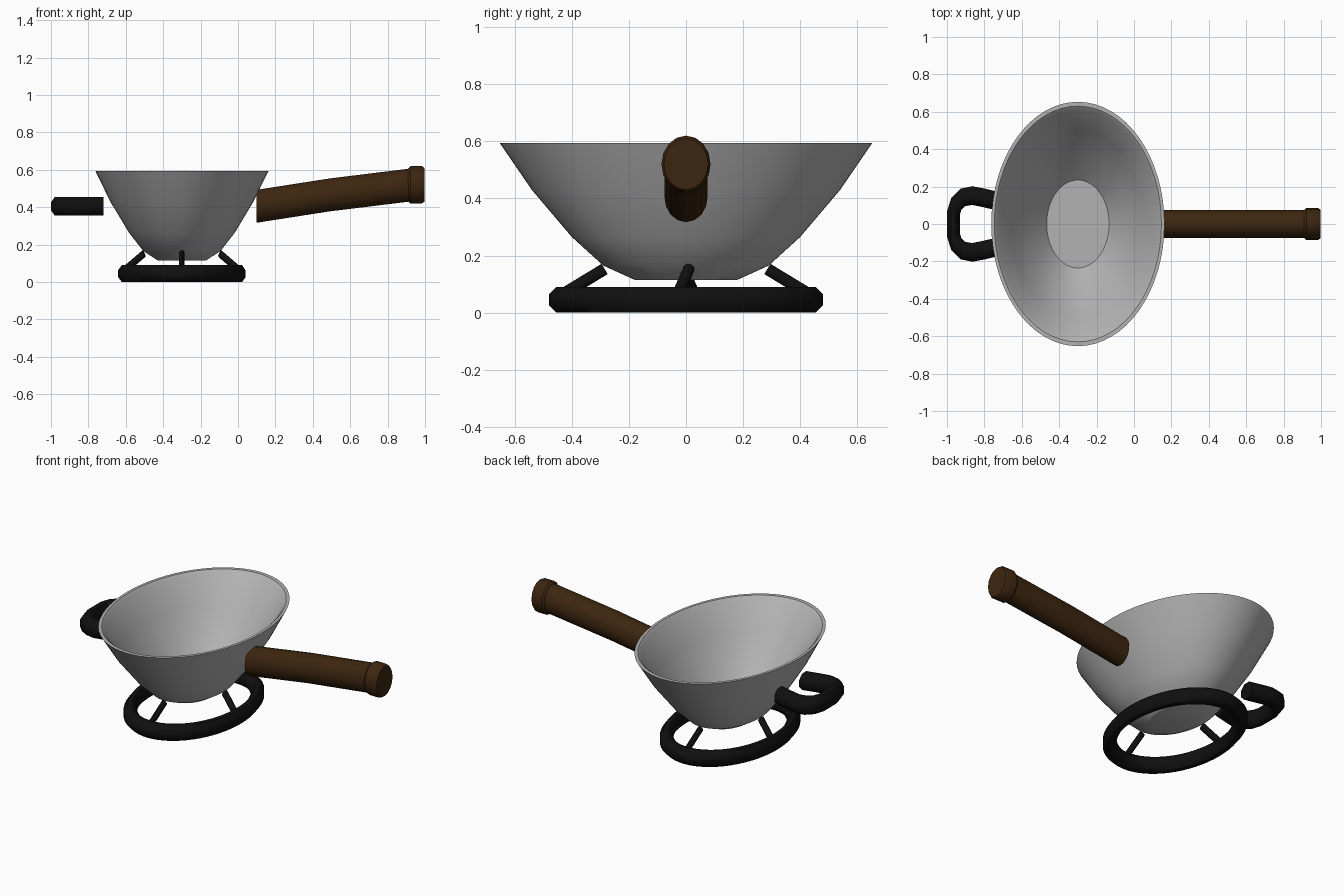
import bpy, bmesh
from math import pi, cos, sin
from mathutils import Vector

cube = bpy.data.objects.get("Cube")
if cube:
    bpy.data.objects.remove(cube)

CX, SQ = -0.3, 0.709   # bowl centre and its squash along x


def material(name, rgb):
    m = bpy.data.materials.new(name)
    m.use_nodes = True
    m.diffuse_color = (*rgb, 1)
    m.node_tree.nodes["Principled BSDF"].inputs["Base Color"].default_value = (*rgb, 1)
    return m


METAL = material("grey metal", (0.45, 0.45, 0.45))
BLACK = material("black iron", (0.005, 0.005, 0.005))
WOOD = material("dark wood", (0.046, 0.019, 0.005))


def finish(obj, mat, angle=35):
    obj.data.materials.append(mat)
    bpy.ops.object.select_all(action='DESELECT')
    obj.select_set(True)
    bpy.context.view_layer.objects.active = obj
    bpy.ops.object.shade_smooth_by_angle(angle=angle * pi / 180)
    return obj


def loft(name, rings, mat, closed=False, angle=35):
    """Skin a list of rings; closed joins last to first, otherwise both ends are capped."""
    bm = bmesh.new()
    loops = [[bm.verts.new(p) for p in ring] for ring in rings]
    n = len(loops[0])
    for a, b in zip(loops, loops[1:] + (loops[:1] if closed else [])):
        for i in range(n):
            j = (i + 1) % n
            bm.faces.new((a[i], a[j], b[j], b[i]))
    if not closed:
        bm.faces.new(loops[0])
        bm.faces.new(loops[-1])
    bmesh.ops.recalc_face_normals(bm, faces=bm.faces)
    me = bpy.data.meshes.new(name)
    bm.to_mesh(me)
    bm.free()
    obj = bpy.data.objects.new(name, me)
    bpy.context.collection.objects.link(obj)
    return finish(obj, mat, angle)


def turn(n):
    return [2 * pi * i / n for i in range(n)]


def flat_ring(r, z):
    return [(CX + SQ * r * cos(t), r * sin(t), z) for t in turn(64)]


# Bowl: outer wall up, over the rim, inner wall down to the floor
bowl = [(0.18, 0.115), (0.29, 0.165), (0.40, 0.265), (0.54, 0.43), (0.653, 0.595),
        (0.63, 0.595), (0.61, 0.58), (0.50, 0.43), (0.36, 0.27), (0.235, 0.155)]
loft("bowl", [flat_ring(r, z) for r, z in bowl], METAL, angle=30)

# Base ring with an octagonal section
R = 0.045 / cos(pi / 8)
loft("base_ring", [flat_ring(0.435 + R * cos(t + pi / 8), 0.045 + R * sin(t + pi / 8))
                   for t in turn(8)], BLACK, closed=True, angle=50)

# Four struts between ring and bowl
for k, side in enumerate(("left", "back", "right", "front")):
    c, s = round(cos(k * pi / 2)), round(sin(k * pi / 2))
    lean = 0.01 if k % 2 == 0 else 0
    ends = []
    for r, z, w in ((0.285, 0.153, lean), (0.435, 0.062, -3 * lean)):
        ends.append(Vector((r * c - w * s, r * s + w * c, z)))
    axis = (ends[1] - ends[0]).normalized()
    u = axis.cross(Vector((0, 0, 1))).normalized()
    v = axis.cross(u)
    rings = [[e + 0.021 * (u * cos(t) + v * sin(t)) for t in turn(8)] for e in ends]
    loft("strut_" + side, [[(CX + SQ * p.x, p.y, p.z) for p in ring] for ring in rings],
         BLACK, angle=50)

# Long handle with a slight bend, then its end cap
def upright_ring(x, z, r):
    return [(x, 0.86 * r * cos(t), z + r * sin(t)) for t in turn(16)]


loft("long_handle", [upright_ring(x, z, 0.088) for x, z in
                     ((0.098, 0.405), (0.49, 0.466), (0.93, 0.52))], WOOD)
loft("handle_cap", [upright_ring(x, 0.52, r) for x, r in
                    ((0.91, 0.088), (0.922, 0.1), (0.983, 0.1), (0.997, 0.09))], WOOD)

# Loop handle: a tube along a rounded U, squashed like the bowl
half = [(-0.72, 0.12), (-0.80, 0.139), (-0.865, 0.152), (-0.915, 0.142),
        (-0.95, 0.108), (-0.965, 0.06)]
path = half + [(x, -y) for x, y in reversed(half)]
rings = []
for i, (x, y) in enumerate(path):
    a, b = path[max(i - 1, 0)], path[min(i + 1, len(path) - 1)]
    d = Vector(((b[0] - a[0]) / SQ, b[1] - a[1], 0)).normalized()
    if i in (0, len(path) - 1):
        d = Vector((-1 if i == 0 else 1, 0, 0))
    side = Vector((-d.y, d.x, 0))
    r = 0.05 / cos(pi / 8)
    rings.append([(x + SQ * r * side.x * cos(t + pi / 8), y + r * side.y * cos(t + pi / 8),
                   0.405 + r * sin(t + pi / 8)) for t in turn(8)])
loft("loop_handle", rings, BLACK, angle=50)
